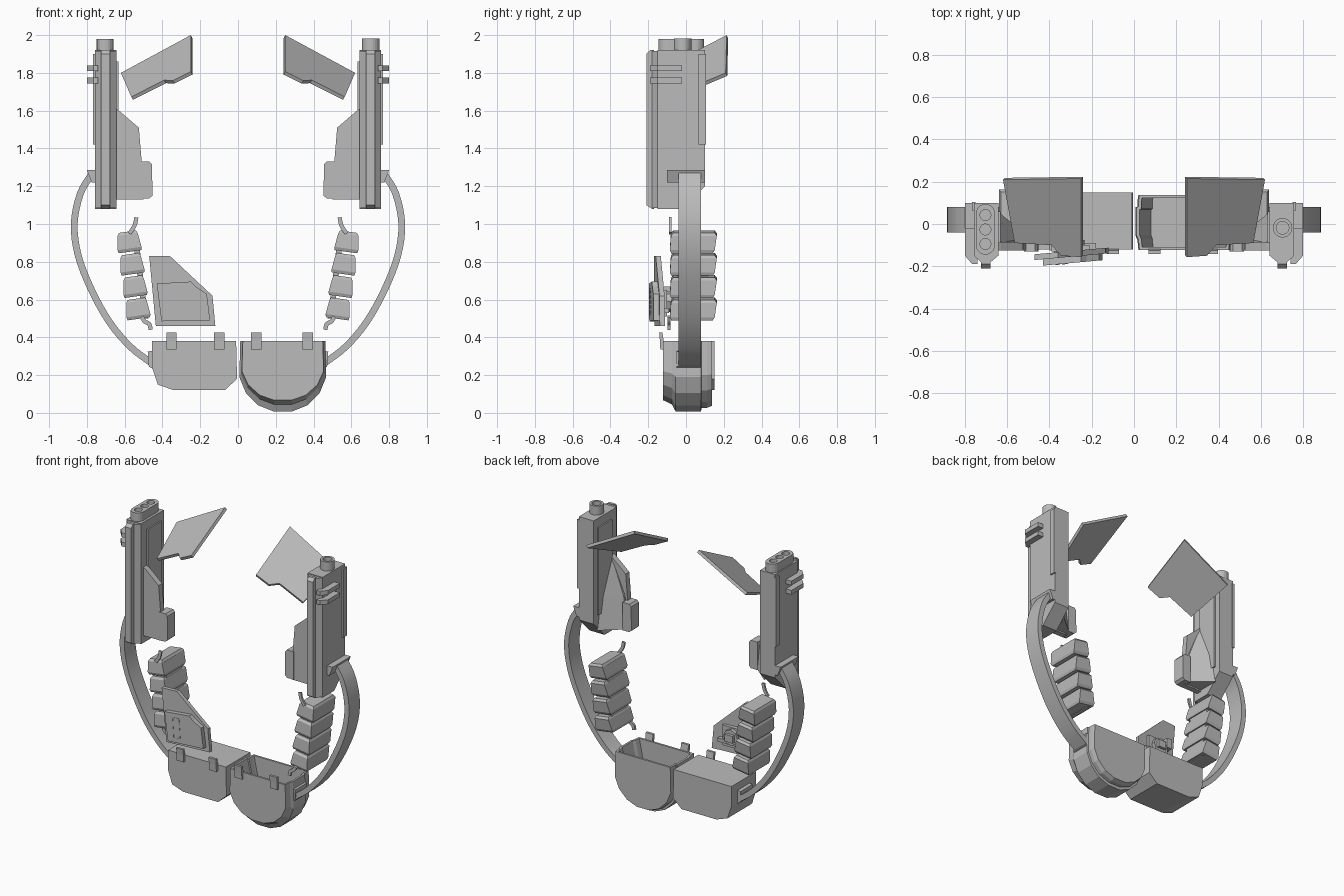
import bpy, bmesh, math
from mathutils import Vector

if "Cube" in bpy.data.objects:
    bpy.data.objects.remove(bpy.data.objects["Cube"])

grey = bpy.data.materials.new("plain_grey")
grey.diffuse_color = (0.5, 0.5, 0.5, 1)
grey.use_nodes = True
grey.node_tree.nodes["Principled BSDF"].inputs["Base Color"].default_value = grey.diffuse_color


def finish(name, bm, smooth=False):
    bmesh.ops.recalc_face_normals(bm, faces=bm.faces[:])
    me = bpy.data.meshes.new(name)
    bm.to_mesh(me)
    bm.free()
    me.materials.append(grey)
    ob = bpy.data.objects.new(name, me)
    bpy.context.collection.objects.link(ob)
    bpy.context.view_layer.objects.active = ob
    ob.select_set(True)
    if smooth:
        bpy.ops.object.shade_smooth_by_angle(angle=math.radians(35))
    ob.select_set(False)
    return ob


def loft(rings):
    """Closed solid through rings of equal length."""
    bm = bmesh.new()
    vs = [[bm.verts.new(p) for p in r] for r in rings]
    n = len(vs[0])
    for a, b in zip(vs, vs[1:]):
        for i in range(n):
            j = (i + 1) % n
            bm.faces.new((a[i], a[j], b[j], b[i]))
    bm.faces.new(vs[0])
    bm.faces.new(vs[-1][::-1])
    return bm


def prism(name, pts, axis, a, b, s=1, smooth=False, skew=0.0):
    """Extrude a 2D outline along an axis; s mirrors x, skew swings y with x."""
    def place(p, d):
        x, y, z = {'x': (d, p[0], p[1]), 'y': (p[0], d, p[1]), 'z': (p[0], p[1], d)}[axis]
        return Vector((s * x, y + skew * (x + 0.3), z))
    return finish(name, loft([[place(p, d) for p in pts] for d in (a, b)]), smooth)


def box(name, x0, x1, y0, y1, z0, z1, s=1, skew=0.0):
    return prism(name, [(x0, y0), (x1, y0), (x1, y1), (x0, y1)], 'z', z0, z1, s, skew=skew)


def circle(cx, cy, r, n=20):
    return [(cx + r * math.cos(2 * math.pi * i / n), cy + r * math.sin(2 * math.pi * i / n)) for i in range(n)]


def cut(ob, cutter):
    m = ob.modifiers.new("cut", 'BOOLEAN')
    m.object, m.operation, m.solver = cutter, 'DIFFERENCE', 'EXACT'
    bpy.context.view_layer.objects.active = ob
    bpy.ops.object.modifier_apply(modifier="cut")
    bpy.data.objects.remove(cutter)


def ribbon(name, pts, thick, y0, y1, s, smooth=True, sub=4):
    """Flat strap following a smooth path in the xz plane."""
    P = [Vector(p) for p in pts]
    P = [2 * P[0] - P[1]] + P + [2 * P[-1] - P[-2]]
    path = []
    for i in range(1, len(P) - 2):
        a, b, c, d = P[i - 1:i + 3]
        for k in range(sub):
            t = k / sub
            path.append(0.5 * (2 * b + (c - a) * t + (2 * a - 5 * b + 4 * c - d) * t * t
                               + (3 * b - a - 3 * c + d) * t ** 3))
    path.append(P[-2])
    rings = []
    for i, p in enumerate(path):
        t = (path[min(i + 1, len(path) - 1)] - path[max(i - 1, 0)]).normalized()
        n = Vector((-t.y, t.x)) * thick / 2
        rings.append([(s * (p + k * n).x, y, (p + k * n).y) for k, y in ((1, y0), (1, y1), (-1, y1), (-1, y0))])
    finish(name, loft(rings), smooth)


for s, side in ((1, "left"), (-1, "right")):
    # Upright housing with stepped lower end
    prism(side + "_tower_body", [(-0.15, 1.08), (-0.02, 1.08), (0.10, 1.20), (0.10, 1.92), (-0.15, 1.92)],
          'x', -0.757, -0.642, s)
    ridge = [(-0.757, -0.15), (-0.725, -0.18), (-0.678, -0.18), (-0.642, -0.15)]
    prism(side + "_tower_front", ridge, 'z', 1.085, 1.915, s)
    prism(side + "_front_rail", [(-0.18, 1.08), (-0.21, 1.10), (-0.21, 1.90), (-0.19, 1.92), (-0.17, 1.92), (-0.17, 1.08)],
          'x', -0.725, -0.678, s)
    box(side + "_outer_strip", -0.767, -0.75, 0.065, 0.105, 1.42, 1.90, s)
    box(side + "_inner_strip", -0.65, -0.632, -0.09, 0.06, 1.25, 1.86, s)

    # Side fins
    for z in (1.745, 1.81):
        prism(side + "_fin", [(-0.74, -0.19), (-0.765, -0.19), (-0.80, -0.15), (-0.80, -0.02), (-0.74, -0.02)],
              'z', z, z + 0.03, s)

    # Inner guard plate with gusset and end block
    guard = [(-0.645, 1.61), (-0.63, 1.60), (-0.525, 1.51), (-0.51, 1.33), (-0.50, 1.13), (-0.645, 1.13)]
    prism(side + "_guard_plate", guard, 'y', -0.125, -0.085, s)
    finish(side + "_guard_gusset", loft([
        [(s * x, y, z) for x, y in ((-0.645, -0.10), (w, -0.10), (w, b), (-0.645, c))]
        for z, w, b, c in ((1.60, -0.635, -0.09, -0.02), (1.36, -0.53, -0.07, 0.02), (1.14, -0.50, -0.06, 0.06))]))
    prism(side + "_guard_block", [(-0.52, 1.33), (-0.468, 1.33), (-0.455, 1.315), (-0.453, 1.15), (-0.47, 1.135), (-0.52, 1.135)],
          'y', -0.13, -0.045, s)

    # Curved strap and its end clamps
    ribbon(side + "_strap", [(-0.775, 1.265), (-0.835, 1.16), (-0.867, 1.0), (-0.845, 0.83), (-0.775, 0.65),
                             (-0.68, 0.48), (-0.57, 0.35), (-0.46, 0.265)], 0.036, -0.04, 0.08, s)
    prism(side + "_upper_clamp", [(-0.80, 1.285), (-0.75, 1.285), (-0.75, 1.22), (-0.775, 1.22)], 'y', -0.10, 0.10, s)
    prism(side + "_lower_clamp", [(-0.478, 0.325), (-0.445, 0.33), (-0.445, 0.23), (-0.472, 0.245)], 'y', -0.05, 0.08, s)

    # Sloping shoulder plate lying on a tilted plane
    plate = [(-0.25, 0.215), (-0.62, 0.21), (-0.565, -0.09), (-0.39, -0.10), (-0.345, -0.15), (-0.25, -0.157)]
    n = Vector((-0.533, -0.52, 1)).normalized()
    rings = []
    for off in (0, -0.02):
        ring = [Vector((x, y, 2.0 + 0.533 * (x + 0.25) + 0.52 * (y - 0.215))) + n * off for x, y in plate]
        rings.append([(s * p.x, p.y, p.z) for p in ring])
    finish(side + "_shoulder_plate", loft(rings))

    # Stack of four cartridge pouches, leaning inward
    up = Vector((-0.14, 0, 0.99))
    out = Vector((-0.99, 0, -0.14))
    for i in range(4):
        c = Vector((-0.577, 0, 0.905)).lerp(Vector((-0.53, 0, 0.55)), i / 3)
        rings = []
        for h, w0, w1, y0, y1 in ((-0.052, -0.058, 0.062, -0.078, 0.142), (-0.035, -0.062, 0.066, -0.085, 0.152),
                                  (0.04, -0.052, 0.056, -0.08, 0.163), (0.055, -0.045, 0.046, -0.068, 0.152)):
            q = []
            for w, y in ((w0, y0), (w1, y0), (w1, y1), (w0, y1)):
                p = c + up * h + out * w
                q.append((s * p.x, y, p.z))
            rings.append(q)
        finish(side + "_pouch_cell", loft(rings))
    prism(side + "_pouch_backing", [(-0.56, 0.95), (-0.53, 0.95), (-0.475, 0.50), (-0.505, 0.50)], 'y', -0.05, 0.12, s)
    ribbon(side + "_upper_tie", [(-0.575, 0.95), (-0.557, 0.975), (-0.545, 1.0), (-0.538, 1.035)], 0.022, -0.09, -0.078, s)
    ribbon(side + "_lower_tie", [(-0.51, 0.51), (-0.495, 0.485), (-0.47, 0.47), (-0.462, 0.44)], 0.022, -0.098, -0.082, s)

# Three-socket cap on one tower
cap = [(-0.703 + 0.045 * math.cos(a), 0.05 + 0.045 * math.sin(a)) for a in [math.pi * i / 10 for i in range(11)]]
cap += [(-0.703 - 0.045 * math.cos(a), -0.10 - 0.045 * math.sin(a)) for a in [math.pi * i / 10 for i in range(11)]]
socket_cap = prism("socket_cap", cap, 'z', 1.91, 1.98)
for y in (0.042, -0.026, -0.094):
    cut(socket_cap, prism("socket_cutter", circle(-0.703, y, 0.026, 16), 'z', 1.94, 2.02))

# Single nozzle on the other tower
nozzle = prism("nozzle", circle(0.703, -0.018, 0.046, 24), 'z', 1.91, 1.983)
cut(nozzle, prism("nozzle_cutter", circle(0.703, -0.018, 0.03, 24), 'z', 1.94, 2.02))

# Closed box pouch
prism("closed_pouch", [(-0.455, 0.38), (-0.01, 0.38), (-0.005, 0.18), (-0.07, 0.12), (-0.34, 0.12),
                       (-0.425, 0.15), (-0.455, 0.24)], 'y', -0.12, 0.15)

# Open rounded pouch: layered shell with a hollow pressed into the top
outline = [(-0.225, 0.38), (-0.23, 0.19), (-0.195, 0.105), (-0.13, 0.04), (-0.05, 0.008), (0.05, 0.008),
           (0.13, 0.04), (0.195, 0.105), (0.23, 0.19), (0.225, 0.38)]
layers = ((-0.122, 0.94, 0.84), (-0.075, 0.96, 0.90), (-0.055, 1, 1), (0.08, 1, 1),
          (0.082, 0.96, 0.95), (0.11, 0.96, 0.95), (0.138, 0.94, 0.92))
bm = loft([[(0.237 + x * kx, y, 0.38 - (0.38 - z) * kz) for x, z in outline] for y, kx, kz in layers])
bmesh.ops.recalc_face_normals(bm, faces=bm.faces[:])
top = [f for f in bm.faces if all(abs(v.co.z - 0.38) < 1e-4 for v in f.verts)]
bmesh.ops.inset_region(bm, faces=top, thickness=0.014, use_even_offset=True)
ext = bmesh.ops.extrude_face_region(bm, geom=top)
for v in [g for g in ext["geom"] if isinstance(g, bmesh.types.BMVert)]:
    v.co = (0.237 + (v.co.x - 0.237) * 0.74, v.co.y, 0.13)
bmesh.ops.delete(bm, geom=[f for f in top if f.is_valid], context='FACES')
finish("open_pouch", bm)

# Belt tabs on the pouches
for x0, x1 in ((-0.378, -0.325), (-0.128, -0.072), (0.068, 0.125), (0.342, 0.398)):
    prism("pouch_tab", [(-0.118, 0.335), (-0.136, 0.335), (-0.138, 0.38), (-0.142, 0.425), (-0.125, 0.425), (-0.118, 0.38)],
          'x', x0, x1)

# Floating shield plate with raised panel
K = 0.09
prism("shield_plate", [(-0.47, 0.83), (-0.36, 0.83), (-0.135, 0.62), (-0.12, 0.46), (-0.435, 0.46)],
      'y', -0.155, -0.128, skew=K)
prism("shield_panel", [(-0.43, 0.685), (-0.25, 0.695), (-0.225, 0.67), (-0.165, 0.63), (-0.148, 0.49), (-0.405, 0.485)],
      'y', -0.185, -0.15, skew=K)
# Stitched outline on the panel
for i in range(5):
    z = 0.525 + i * 0.027
    for x in (-0.365, -0.318):
        x -= 0.06 * (z - 0.52)
        box("stitch", x, x + 0.004, -0.188, -0.18, z, z + 0.016, skew=K)
for z in (0.518, 0.655):
    for x in (-0.365, -0.34):
        box("stitch", x, x + 0.016, -0.188, -0.18, z, z + 0.004, skew=K)

# Mounting hardware behind the shield
box("shield_mount", -0.37, -0.21, -0.15, -0.10, 0.51, 0.65)
prism("mount_hub", [(z, x) for z, x in circle(-0.29, 0.59, 0.055, 8)], 'y', -0.11, -0.075)
box("mount_latch", -0.32, -0.26, -0.09, -0.055, 0.565, 0.615)
box("mount_bar", -0.40, -0.18, -0.125, -0.09, 0.53, 0.555)
box("mount_side", -0.39, -0.35, -0.13, -0.08, 0.60, 0.67)
